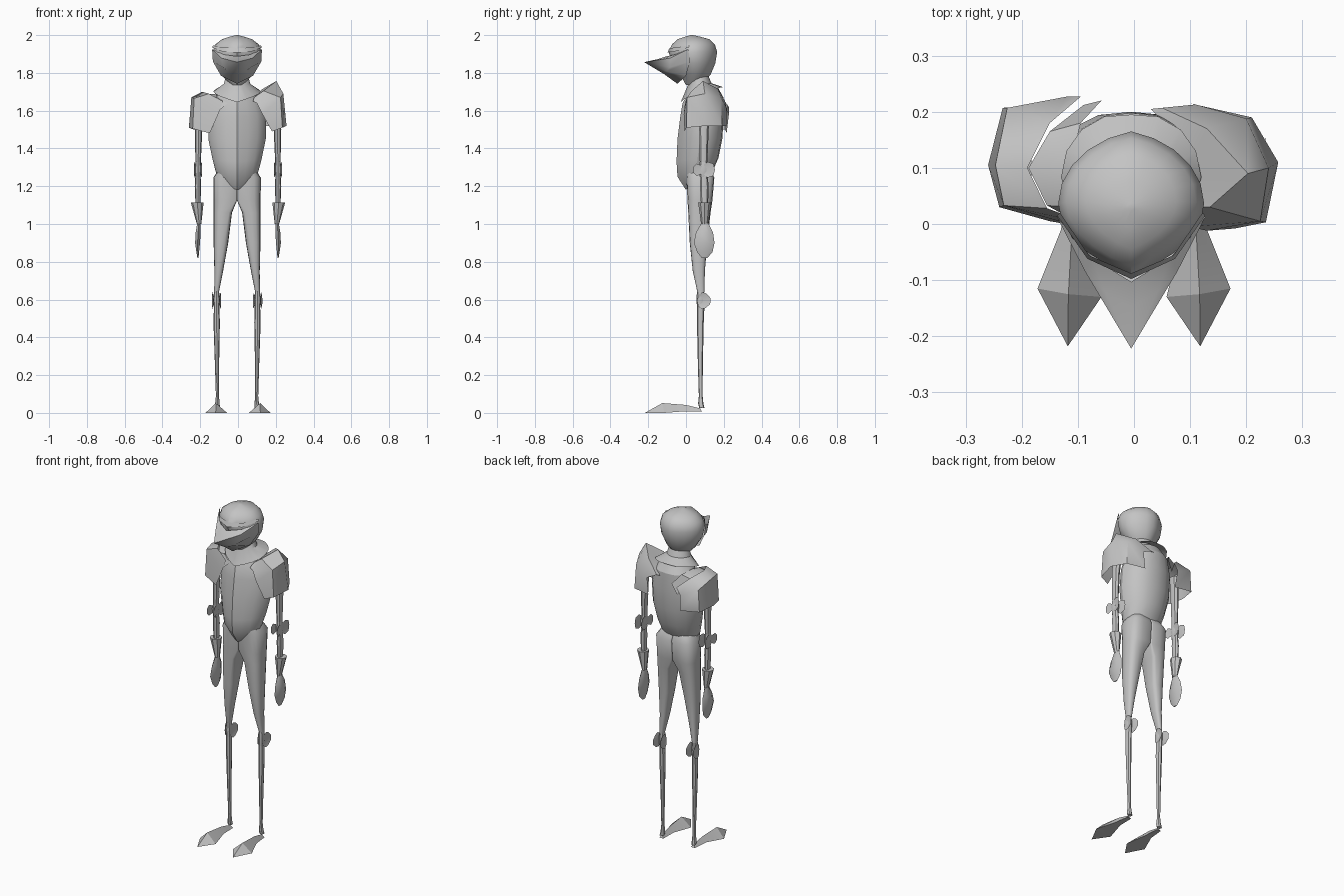
import bpy, bmesh, math

steel = bpy.data.materials.new("steel grey")
steel.diffuse_color = (0.55, 0.55, 0.55, 1)
MID = -0.005  # centre line of the body


def finish(name, bm, mirror=False, angle=30, shift=0):
    """Turn a bmesh into a smooth-by-angle object, optionally mirrored in x."""
    bmesh.ops.remove_doubles(bm, verts=bm.verts, dist=0.0002)
    bmesh.ops.recalc_face_normals(bm, faces=bm.faces)
    me = bpy.data.meshes.new(name)
    bm.to_mesh(me)
    bm.free()
    me.materials.append(steel)
    ob = bpy.data.objects.new(name, me)
    ob.location.x = shift
    bpy.context.collection.objects.link(ob)
    if mirror:
        m = ob.modifiers.new("mirror", 'MIRROR')
        m.use_mirror_merge = True
        m.merge_threshold = 0.001
    bpy.ops.object.select_all(action='DESELECT')
    ob.select_set(True)
    bpy.context.view_layer.objects.active = ob
    bpy.ops.object.shade_smooth_by_angle(angle=math.radians(angle))
    return ob


def skin(name, rows, closed=True, caps=True, **kw):
    """Quads between successive rows of points."""
    bm = bmesh.new()
    vs = [[bm.verts.new(p) for p in r] for r in rows]
    n = len(rows[0])
    for a, b in zip(vs, vs[1:]):
        for i in range(n if closed else n - 1):
            j = (i + 1) % n
            bm.faces.new((a[i], a[j], b[j], b[i]))
    if closed and caps:
        bm.faces.new(vs[0])
        bm.faces.new(vs[-1])
    return finish(name, bm, **kw)


def keeled(z, rx, yf, yb, dz=0, kf=0.35, kb=0.1, n=16, cx=0):
    """Oval section, ridged in front (kf) and behind (kb, flat if negative)."""
    row = []
    for i in range(n):
        t = -math.pi + 2 * math.pi * i / n
        k = kf if abs(t) < math.pi / 2 else kb
        y = (1 - k) * math.cos(t) + k * (1 - abs(t) / (math.pi / 2))
        row.append((cx + rx * math.sin(t), (yf + yb) / 2 - (yb - yf) / 2 * max(-1, y),
                    z + dz * abs(math.sin(t / 2))))
    return row


def limb(name, rings, n=8, shift=0):
    """Mirrored tube from rings of (z, x centre, y centre, x radius, y radius)."""
    return skin(name, [keeled(z, rx, cy - ry, cy + ry, 0, 0.1, 0.1, n, cx)
                       for z, cx, cy, rx, ry in rings], mirror=True, shift=shift, angle=40)


def spow(v, e):
    return math.copysign(abs(v) ** e, v) if abs(v) > 1e-6 else 0


def thigh_ring(z, x0, x1, yf, yb, e):
    """Section with a rounded outer side; e squares off the inner side."""
    row = []
    for i in range(16):
        c, s = math.cos(i * math.pi / 8), math.sin(i * math.pi / 8)
        k = 0.8 if c > 1e-6 else e
        row.append(((x0 + x1) / 2 + (x1 - x0) / 2 * spow(c, k),
                    (yf + yb) / 2 + (yb - yf) / 2 * spow(s, k), z))
    return row


def wing(name, c, rim, depth, shift=0):
    """Mirrored fan plates on both sides of a joint, rim given as (y, z) offsets."""
    bm = bmesh.new()
    for s in (1, -1):
        hub = bm.verts.new((c[0] + s * .01, c[1], c[2]))
        vs = [bm.verts.new((c[0] + s * (.008 + depth * math.hypot(y, z) / .05),
                            c[1] + y, c[2] + z)) for y, z in rim]
        for a, b in zip(vs, vs[1:] + vs[:1]):
            bm.faces.new((hub, a, b))
    return finish(name, bm, mirror=True, shift=shift)


# Helmet skull, keeled in front and peaked on top
skull = [(1.735, .03, .0, .08), (1.79, .085, -.03, .13), (1.85, .12, -.07, .155),
         (1.91, .13, -.092, .165), (1.95, .116, -.075, .153), (1.978, .08, -.045, .125)]
rows = [keeled(*r, 0, .6, .3, 20) for r in skull]
rows += [[(x * f, .03 + (y - .03) * f, z + d) for x, y, z in rows[-1]]
         for f, d in ((.5, .013), (.08, .022))]
skin("helmet_skull", rows, angle=38, shift=MID)

# Beaked visor, half shell mirrored
base = [(0, -.103, 1.888), (.07, -.06, 1.897), (.132, .012, 1.925), (.128, .02, 1.86),
        (.085, .0, 1.785), (0, -.045, 1.742)]
mid = [(0, -.148, 1.873), (.046, -.122, 1.875), (.082, -.085, 1.878), (.075, -.085, 1.83),
       (.045, -.103, 1.808), (0, -.118, 1.795)]
skin("visor", [base, mid, [(0, -.222, 1.857)] * 6], closed=False, mirror=True, shift=MID)

# Brow plate above the eye slit
skin("brow_plate", [[(0, -.088, 1.93), (.075, -.056, 1.935), (.127, .02, 1.945)],
                    [(0, -.098, 1.908), (.078, -.062, 1.913), (.132, .015, 1.935)]],
     closed=False, mirror=True, shift=MID)

# Neck and flared collar
skin("collar", [keeled(1.78, .06, .02, .12), keeled(1.735, .07, .01, .135, .01),
                keeled(1.645, .125, -.028, .195, .08, .5, -.25)], caps=False, shift=MID)

# Breastplate and backplate with a keel and a pointed front
chest = [(1.18, .1, .0, .13, .085), (1.25, .115, -.045, .15, .05), (1.33, .13, -.05, .172, .02),
         (1.45, .152, -.045, .192, 0), (1.57, .152, -.03, .2, 0), (1.64, .125, -.018, .198, .03),
         (1.69, .075, .01, .17, .03)]
skin("breastplate", [keeled(*r, .65, -.15) for r in chest], shift=MID, angle=28)

# Hips and thighs: the two halves meet down to the crotch
skin("hip_and_thigh", [thigh_ring(*r) for r in [
    (1.285, 0, .1, .0, .13, .12), (1.245, 0, .126, .002, .15, .12), (1.125, 0, .125, .008, .14, .12),
    (1.06, .027, .124, .012, .13, .4), (.9, .047, .124, .02, .112, .7),
    (.75, .074, .12, .036, .1, .8), (.64, .096, .121, .06, .097, .8)]],
     mirror=True, shift=MID, angle=45)

# Knees, with a fan spreading backwards
limb("knee_cap", [(.655, .108, .077, .012, .018), (.6, .109, .077, .018, .022),
                  (.55, .108, .077, .014, .018)], shift=MID)
wing("knee_wing", (.109, .08, .595),
     [(-.022, 0), (-.012, .03), (.008, .045), (.03, .035), (.05, .012),
      (.048, -.018), (.025, -.04), (.003, -.045), (-.015, -.03)], .016, MID)

# Shins flare at the ankle
limb("shin", [(.57, .108, .078, .014, .02), (.48, .108, .076, .017, .018),
              (.25, .106, .076, .011, .013), (.09, .104, .078, .008, .01),
              (.05, .104, .078, .012, .014), (.025, .105, .084, .014, .014)], shift=MID)

# Pointed foot plates: ridge, edges and tip
bm = bmesh.new()
v = [bm.verts.new(p) for p in [
    (.118, -.218, 0), (.172, -.115, 0), (.058, -.13, 0), (.117, -.125, .052),
    (.13, -.01, .008), (.088, -.01, .008), (.11, 0, .042), (.118, .085, .006),
    (.092, .085, .006), (.105, .075, .024)]]
for f in [(0, 1, 3), (0, 3, 2), (1, 4, 6, 3), (2, 3, 6, 5), (4, 7, 9, 6), (5, 6, 9, 8),
          (7, 8, 9), (0, 2, 1), (1, 2, 5, 4), (4, 5, 8, 7)]:
    bm.faces.new([v[i] for i in f])
finish("foot_plate", bm, mirror=True, angle=15)

# Arms
limb("upper_arm", [(1.62, .2, .1, .022, .028), (1.5, .209, .095, .02, .025),
                   (1.32, .211, .093, .014, .02)])
limb("elbow_cap", [(1.33, .211, .093, .014, .02), (1.29, .212, .093, .019, .024),
                   (1.25, .212, .093, .014, .02)])
wing("elbow_wing", (.212, .095, 1.287),
     [(-.055, .015), (-.038, .033), (-.01, .02), (.02, .042), (.05, .032),
      (.058, 0), (.05, -.032), (.02, -.042), (-.01, -.02), (-.038, -.033), (-.055, -.015)], .012)
limb("forearm", [(1.27, .212, .095, .013, .018), (1.2, .212, .097, .017, .023),
                 (1.08, .212, .098, .012, .018)])
skin("gauntlet_cuff", [keeled(1.115, .034, .064, .134, 0, .3, .3, 8, .216),
                       keeled(1.0, .012, .08, .118, 0, .3, .3, 8, .206)], mirror=True, angle=20)
limb("hand", [(1.01, .207, .1, .009, .016), (.955, .211, .098, .015, .045),
              (.9, .214, .096, .015, .055), (.85, .213, .1, .008, .04),
              (.82, .212, .098, .003, .014)], 6)

# Shoulder plates: rows run front to back, from the neck edge to the lower edge
skin("shoulder_plate_right", [
    [(.08, .0, 1.65), (.085, .03, 1.67), (.09, .09, 1.675), (.075, .16, 1.67), (.03, .205, 1.65)],
    [(.1, -.005, 1.64), (.135, .03, 1.705), (.203, .09, 1.757), (.13, .17, 1.715), (.05, .207, 1.65)],
    [(.13, -.012, 1.58), (.225, .005, 1.67), (.24, .1, 1.69), (.2, .188, 1.665), (.11, .213, 1.62)],
    [(.18, -.008, 1.49), (.235, .003, 1.51), (.257, .11, 1.52), (.21, .19, 1.52), (.1, .215, 1.52)]],
    closed=False, angle=40)
skin("shoulder_plate_left", [
    [(-.08, .0, 1.65), (-.155, .028, 1.69), (-.19, .1, 1.70), (-.15, .18, 1.67), (-.095, .227, 1.62)],
    [(-.105, -.003, 1.58), (-.232, .033, 1.665), (-.247, .105, 1.67), (-.226, .207, 1.63), (-.12, .227, 1.58)],
    [(-.15, .005, 1.48), (-.24, .03, 1.505), (-.26, .105, 1.51), (-.234, .207, 1.5), (-.11, .215, 1.48)]],
    closed=False, angle=40)
# Inner strip beside the neck on the left shoulder
skin("shoulder_strip_left", [
    [(-.055, .0, 1.64), (-.11, .03, 1.67), (-.115, .1, 1.69), (-.095, .18, 1.68), (-.058, .22, 1.63)],
    [(-.1, .003, 1.6), (-.155, .033, 1.665), (-.188, .1, 1.685), (-.15, .165, 1.66), (-.09, .212, 1.57)]],
    closed=False, angle=40)
